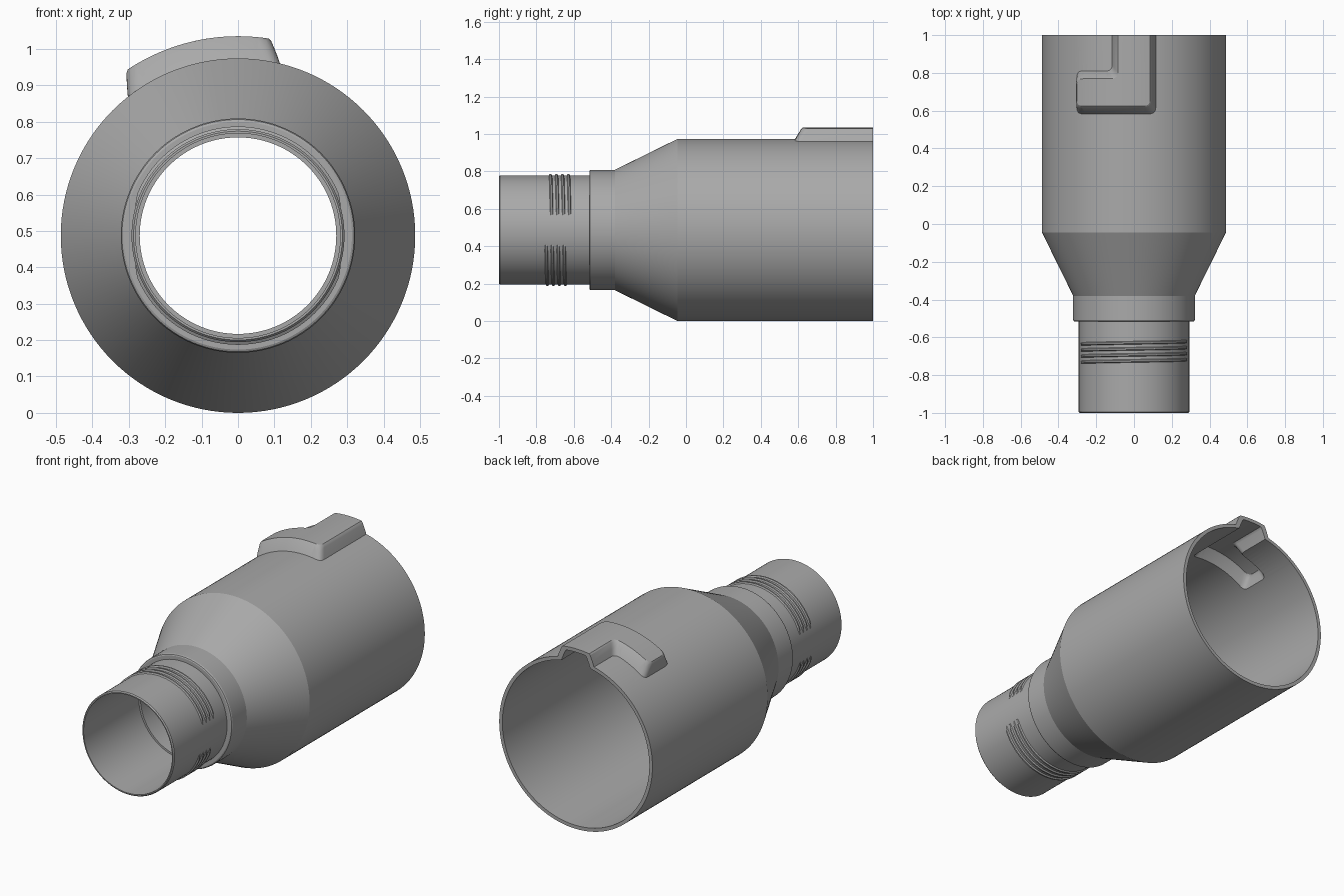
import bpy, bmesh
from math import sin, cos, pi, radians
from mathutils import Vector

old = bpy.data.objects.get("Cube")
if old:
    bpy.data.objects.remove(old, do_unlink=True)

AXIS_Z = 0.487     # height of the tube axis
RADIUS = 0.487     # outer radius of the wide body
WALL = 0.02
SEGMENTS = 128

gray = bpy.data.materials.new("plain gray")
gray.use_nodes = True
color = (0.4, 0.4, 0.4, 1)
gray.diffuse_color = color
gray.node_tree.nodes["Principled BSDF"].inputs["Base Color"].default_value = color


def around(angle, r, y):
    """Point at an angle measured from the top towards +x."""
    return Vector((r * sin(angle), y, AXIS_Z + r * cos(angle)))


def make_object(name, bm):
    bmesh.ops.recalc_face_normals(bm, faces=bm.faces[:])
    mesh = bpy.data.meshes.new(name)
    bm.to_mesh(mesh)
    bm.free()
    mesh.materials.append(gray)
    obj = bpy.data.objects.new(name, mesh)
    bpy.context.collection.objects.link(obj)
    return obj


def skin(bm, rings):
    """Join equal closed rings into a capped solid."""
    rings = [[bm.verts.new(p) for p in ring] for ring in rings]
    n = len(rings[0])
    for a, b in zip(rings, rings[1:]):
        for i in range(n):
            j = (i + 1) % n
            bm.faces.new((a[i], a[j], b[j], b[i]))
    bm.faces.new(rings[0])
    bm.faces.new(rings[-1])


def lathe(name, profile):
    bm = bmesh.new()
    skin(bm, [[around(2 * pi * i / SEGMENTS, r, y) for i in range(SEGMENTS)]
              for r, y in profile])
    return make_object(name, bm)


def slot_outline(inset, corner):
    """Rounded L outline, unrolled: u runs around the body, v along it."""
    left, mid, right = [radians(a) * RADIUS for a in (-38.4, -13.7, 13.7)]
    low, step, end = 0.583, 0.81, 1.1
    left, mid, right = left + inset, mid + inset, right - inset
    low, step = low + inset, step - inset
    pts = [Vector(p) for p in ((left, low), (right, low), (right, end),
                               (mid, end), (mid, step), (left, step))]
    out = []
    for i, p in enumerate(pts):
        if p.y == end:
            out.append(p)
            continue
        a = p + (pts[i - 1] - p).normalized() * corner
        b = p + (pts[(i + 1) % len(pts)] - p).normalized() * corner
        for k in range(8):
            t = k / 7
            out.append(a * (1 - t) ** 2 + p * 2 * t * (1 - t) + b * t ** 2)
    return out


def slot_pad(name, shrink):
    """L shaped pad with sloped flanks, bent around the body."""
    bm = bmesh.new()
    levels = ((0.4, 0), (RADIUS - shrink, 0),
              (0.542 - shrink, 0.034), (0.548 - shrink, 0.041))
    skin(bm, [[(p.x, p.y, r) for p in slot_outline(shrink + d, 0.035)]
              for r, d in levels])
    for deg in range(-38, 14, 2):
        bmesh.ops.bisect_plane(bm, geom=bm.verts[:] + bm.edges[:] + bm.faces[:],
                               plane_co=(radians(deg + 0.3) * RADIUS, 0, 0),
                               plane_no=(1, 0, 0), dist=1e-5)
    for v in bm.verts:
        v.co = around(v.co.x / RADIUS, v.co.z, v.co.y)
    return make_object(name, bm)


def boolean(target, cutter, operation):
    mod = target.modifiers.new(operation.lower(), "BOOLEAN")
    mod.operation = operation
    mod.solver = "EXACT"
    mod.object = cutter
    bpy.context.view_layer.objects.active = target
    bpy.ops.object.modifier_apply(modifier=mod.name)
    bpy.data.objects.remove(cutter, do_unlink=True)


def smooth(obj):
    bpy.ops.object.select_all(action="DESELECT")
    obj.select_set(True)
    bpy.context.view_layer.objects.active = obj
    bpy.ops.object.shade_smooth_by_angle(angle=radians(20))


# Outer shape: spigot, collar, cone and wide body with the raised slot housing
body = lathe("tube_body", [
    (0.287, -1), (0.2925, -0.994), (0.2925, -0.517), (0.313, -0.517),
    (0.319, -0.514), (0.322, -0.507), (0.322, -0.38), (RADIUS, -0.045),
    (RADIUS, 0.54), (RADIUS, 1.1)])
boolean(body, slot_pad("slot_housing", 0), "UNION")

# Hollow bore with the matching slot recess
bore = lathe("bore", [
    (0.281, -1.05), (0.281, -0.5), (0.27, -0.5), (0.27, -0.37),
    (RADIUS - WALL, -0.035), (RADIUS - WALL, 0.54), (RADIUS - WALL, 1.15)])
recess = slot_pad("slot_recess", WALL)
boolean(body, recess, "DIFFERENCE")
boolean(body, bore, "DIFFERENCE")

# Flat trim of the rear rim
trim = lathe("rear_trim", [(0.9, 1), (0.9, 1.3)])
boolean(body, trim, "DIFFERENCE")
smooth(body)

# Interrupted screw thread: four ridges above and four below
bm = bmesh.new()
PITCH, STEPS = 0.032, 40
for middle, start in ((0, -0.725), (pi, -0.741)):
    for k in range(4):
        rings = []
        for s in range(STEPS + 1):
            t = 2 * s / STEPS - 1
            turn = t * radians(74)
            y = start + k * PITCH + PITCH * turn / (2 * pi)
            height = 0.2935 + 0.0065 * min(1, (1 - abs(t)) * 12)
            a = middle + turn
            rings.append([around(a, 0.288, y - 0.011), around(a, height, y - 0.004),
                          around(a, height, y + 0.004), around(a, 0.288, y + 0.011)])
        skin(bm, rings)
smooth(make_object("thread_ridges", bm))
